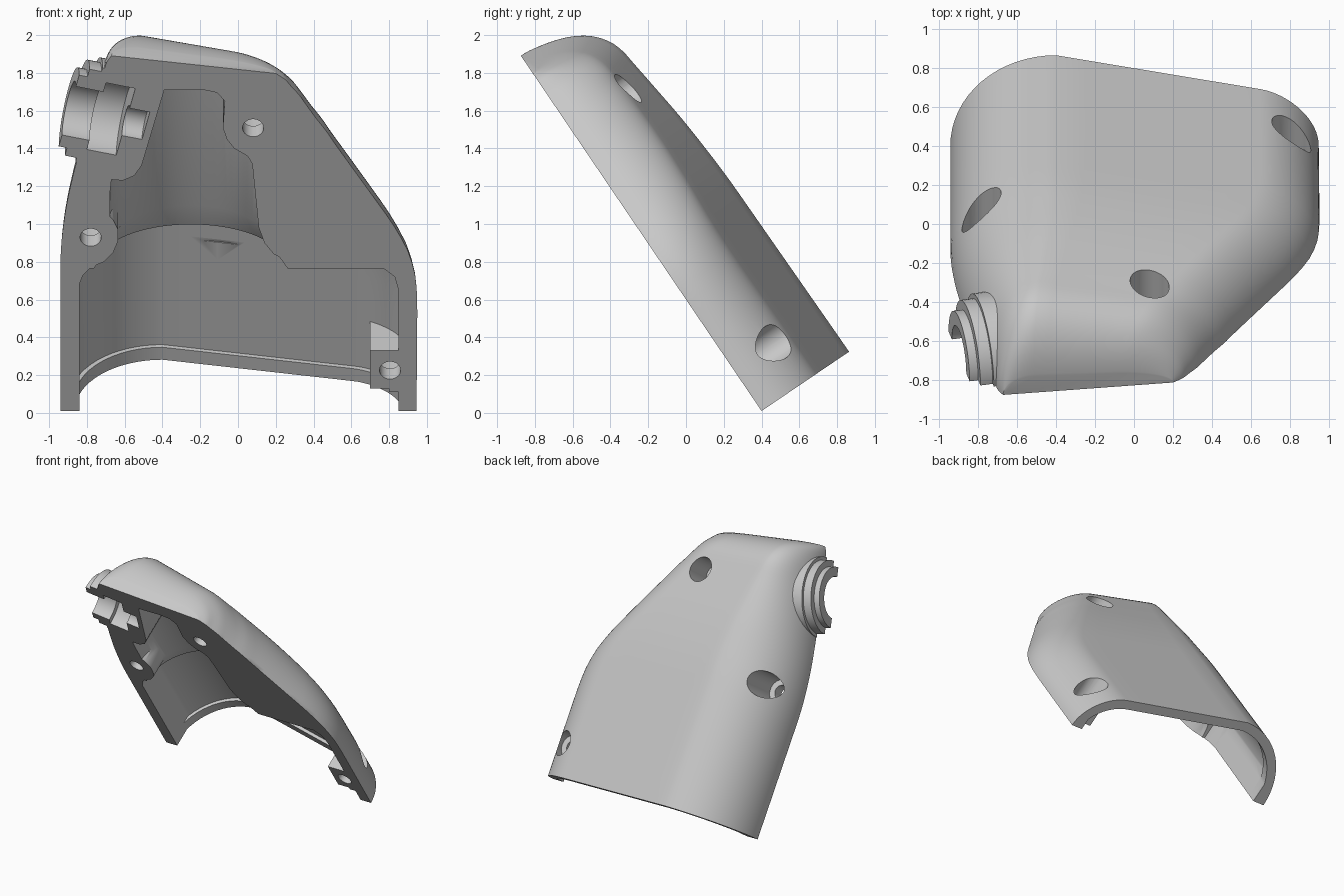
import bpy, bmesh
from math import sin, cos, pi, sqrt, radians
from mathutils import Vector

cube = bpy.data.objects.get("Cube")
if cube:
    bpy.data.objects.remove(cube, do_unlink=True)

grey = bpy.data.materials.new("light grey plastic")
grey.use_nodes = True
grey.diffuse_color = (0.58, 0.58, 0.58, 1)
grey.node_tree.nodes["Principled BSDF"].inputs["Base Color"].default_value = grey.diffuse_color


def to_world(x, v, w):
    """x across, v up along the sloping parting plane, w out of that plane."""
    return Vector((x, 0.40 - 0.561 * v + 0.828 * w, 0.01 + 0.828 * v + 0.561 * w))


def loft(name, rings):
    """Closed solid through a list of equal-length rings of (x, v, w)."""
    bm = bmesh.new()
    rows = [[bm.verts.new(to_world(*p)) for p in ring] for ring in rings]
    n = len(rows[0])
    for a, b in zip(rows, rows[1:]):
        for i in range(n):
            j = (i + 1) % n
            bm.faces.new((a[i], a[j], b[j], b[i]))
    bm.faces.new(rows[0])
    bm.faces.new(rows[-1])
    bmesh.ops.recalc_face_normals(bm, faces=bm.faces)
    mesh = bpy.data.meshes.new(name)
    bm.to_mesh(mesh)
    bm.free()
    mesh.materials.append(grey)
    obj = bpy.data.objects.new(name, mesh)
    bpy.context.collection.objects.link(obj)
    return obj


def combine(target, tool, operation):
    mod = target.modifiers.new("combine", 'BOOLEAN')
    mod.operation, mod.object, mod.solver = operation, tool, 'EXACT'
    bpy.context.view_layer.objects.active = target
    bpy.ops.object.modifier_apply(modifier=mod.name)
    bpy.data.objects.remove(tool, do_unlink=True)


def lookup(keys, v):
    """Softened linear interpolation."""
    def lin(t):
        t = min(max(t, keys[0][0]), keys[-1][0])
        for (a, p), (b, q) in zip(keys, keys[1:]):
            if t <= b:
                return p + (q - p) * (t - a) / (b - a)
    s = min(0.1, max(0, 2.265 - v))
    return sum(lin(v + k * s / 2) for k in range(-2, 3)) / 5


LEFT_EDGE = [(0, -.94), (1.05, -.94), (1.32, -.91), (1.6, -.855), (2.1, -.73), (2.2, -.71), (2.265, -.67)]
RIGHT_EDGE = [(0, .945), (.75, .95), (.93, .935), (1.135, .857), (1.8, .458), (2.2, .28), (2.265, .2)]
HEIGHT = [(0, .56), (1.15, .545), (1.5, .522), (1.8, .485), (2.0, .46), (2.265, .45)]
RIDGE = [(0, -.40), (1.3, -.40), (2.2, -.51), (2.265, -.51)]


def section(v, inset, base):
    """Cross-section: big left curve, sloping roof, tighter right curve."""
    dome = (1 - max(0, (v - 1.95) / .32) ** 2.3) ** .45
    height = lookup(HEIGHT, v) * dome - inset
    left, right = lookup(LEFT_EDGE, v) + inset, lookup(RIGHT_EDGE, v) - inset
    ridge, bend = lookup(RIDGE, v), right - .30 + inset / 2

    def roof(x):
        return height - .2 * dome * (x - ridge)
    pts = [(left, base)]
    for i in range(17):
        a = pi / 2 * i / 16
        pts.append((ridge - (ridge - left) * cos(a), height * sin(a)))
    for i in range(1, 7):
        x = ridge + i / 7 * (bend - ridge)
        pts.append((x, roof(x)))
    for i in range(17):
        a = pi / 2 * (1 - i / 16)
        x = bend + (right - bend) * cos(a)
        pts.append((x, roof(x) * sin(a)))
    pts.append((right, base))
    shear = .13 * max(0, (v - 1.8) / .465)
    return [(x, v - shear * (x + .62), w) for x, w in pts]


def shell_solid(name, start, end, inset, base, steps):
    vs = [start + (end - start) * sin(pi / 2 * i / steps) for i in range(steps + 1)]
    return loft(name, [section(v, inset, base) for v in vs])


def port_cylinder(name, radius, near, far):
    """Cylinder on the cable port axis, which lies in the parting plane."""
    angles = [2 * pi * (i + .5) / 64 for i in range(64)]
    return loft(name, [[(-.895 + .97 * s + .23 * radius * cos(a),
                         1.92 - .23 * s + .97 * radius * cos(a),
                         radius * sin(a)) for a in angles] for s in (near, far)])


def prism(name, outline, low, high):
    """Outline of (x, z on the parting plane) pushed along w."""
    return loft(name, [[(x, (z - .01) / .828, w) for x, z in outline] for w in (low, high)])


def drill(x, v, radius, low, high):
    angles = [2 * pi * i / 40 for i in range(40)]
    return loft("drill", [[(x + radius * cos(a), v + radius * sin(a), w) for a in angles]
                          for w in (low, high)])


def channel():
    """Upper channel: a round-topped tunnel that flares into the lower cavity."""
    angles = [pi * i / 40 for i in range(41)]
    rings = []
    for v, half, h in ((.78, .62, .46), (.9, .52, .42), (1.05, .43, .39), (2.15, .42, .36)):
        rings.append([(-.25 + half, v, -.2)]
                     + [(-.25 + half * cos(a), v, h * sin(a)) for a in angles]
                     + [(-.25 - half, v, -.2)])
    return loft("channel", rings)


# Outer body, carried a little below the parting plane until the final trim
housing = shell_solid("housing_half", 0.0, 2.265, 0.0, -.1, 40)

# Pocket: thick lip at the open end, wide lower cavity, arched upper channel
POCKET = [(-.84, -.2), (-.84, .68), (-.82, .73), (-.78, .77), (-.71, .80), (-.66, .85), (-.635, .91),
          (-.635, .97), (-.66, 1.02), (-.69, 1.05), (-.67, 1.235), (-.61, 1.23), (-.55, 1.255),
          (-.51, 1.31), (-.39, 1.71), (-.18, 1.71), (-.11, 1.695), (-.07, 1.65), (-.08, 1.51),
          (-.06, 1.45), (-.02, 1.40), (.05, 1.36), (.075, 1.32), (.11, .98), (.14, .90), (.19, .84),
          (.27, .80), (.38, .785), (.68, .78), (.77, .765), (.83, .72), (.85, .65), (.85, .33),
          (.70, .33), (.70, .13), (.80, .13), (.80, .11), (.85, .11), (.85, -.2)]
for pocket in (shell_solid("lip_opening", -.15, .1, .075, -.2, 1),
               shell_solid("lower_cavity", .08, .91, .05, -.2, 6),
               channel()):
    combine(pocket, prism("pocket_outline", POCKET, -.17, .9), 'INTERSECT')
    combine(housing, pocket, 'DIFFERENCE')

# Stepped cable port collar and its bore
for radius, near, far in ((.235, 0, .08), (.285, .045, .16), (.31, .11, .34)):
    combine(housing, port_cylinder("port_collar", radius, near, far), 'UNION')
for radius, near, far in ((.16, -.05, .17), (.22, .15, .31), (.09, .28, .42)):
    combine(housing, port_cylinder("port_bore", radius, near, far), 'DIFFERENCE')

# Flat parting face
SHEET = [(-2, -1), (2, -1), (2, 3), (-2, 3)]
combine(housing, prism("parting_trim", SHEET, -1, 0), 'DIFFERENCE')

# Screw holes with wide counterbores from outside
for x, v in ((-.78, 1.11), (.08, 1.81), (.805, .26)):
    combine(housing, drill(x, v, .056, -.1, .3), 'DIFFERENCE')
    combine(housing, drill(x, v, .1, .1, .9), 'DIFFERENCE')

bpy.ops.object.select_all(action='DESELECT')
housing.select_set(True)
bpy.context.view_layer.objects.active = housing
bpy.ops.object.shade_smooth_by_angle(angle=radians(32))
